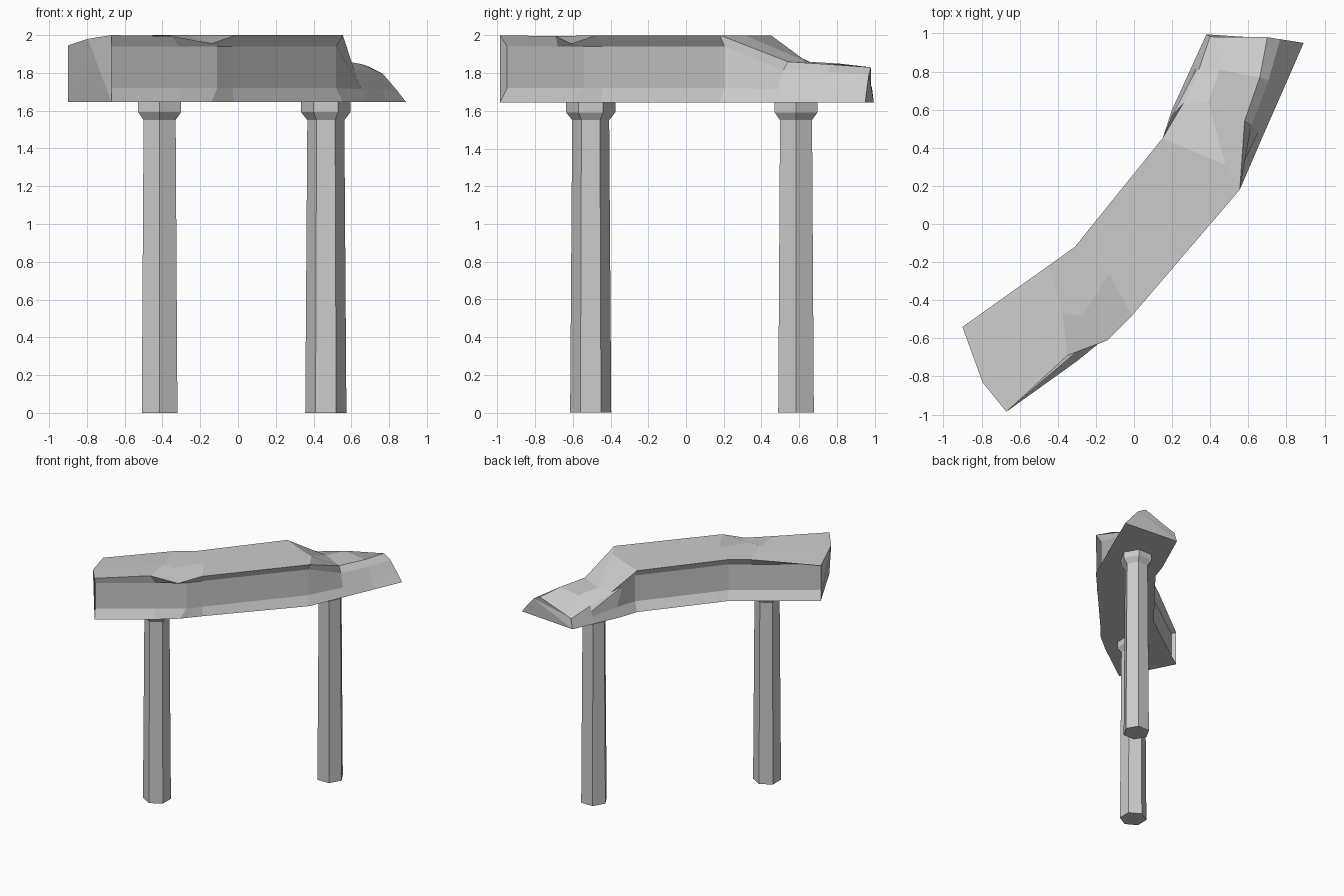
import bpy, bmesh, math
from mathutils import Vector

if "Cube" in bpy.data.objects:
    bpy.data.objects.remove(bpy.data.objects["Cube"])

stone = bpy.data.materials.new("pale_stone")
stone.diffuse_color = (0.6, 0.6, 0.6, 1)
stone.use_nodes = True
stone.node_tree.nodes["Principled BSDF"].inputs["Base Color"].default_value = stone.diffuse_color
BASE, BAND, CORNICE, TOP = 1.645, 1.72, 1.94, 2.0


def loft(name, rings):
    bm = bmesh.new()
    loops = [[bm.verts.new(p) for p in ring] for ring in rings]
    n = len(loops[0])
    for a, b in zip(loops, loops[1:]):
        for i in range(n):
            j = (i + 1) % n
            bm.faces.new((a[i], a[j], b[j], b[i]))
    caps = [bm.faces.new(loops[0]), bm.faces.new(loops[-1])]
    bmesh.ops.triangulate(bm, faces=caps)
    bmesh.ops.recalc_face_normals(bm, faces=bm.faces[:])
    mesh = bpy.data.meshes.new(name)
    bm.to_mesh(mesh)
    bm.free()
    mesh.materials.append(stone)
    bpy.context.collection.objects.link(bpy.data.objects.new(name, mesh))


# Hexagonal columns with flared capitals
def column(name, cx, cy, turn):
    profile = [(0.109, 0), (0.098, 1.55), (0.131, 1.592), (0.131, BASE)]
    angles = [turn + i * math.pi / 3 for i in range(6)]
    loft(name, [[(cx + r * math.cos(a), cy + r * math.sin(a), z) for a in angles]
                for r, z in profile])


column("front_column", -0.415, -0.505, math.pi / 2)
column("back_column", 0.465, 0.583, 0)


# Beam cross-section: flared base, upright wall, flared cornice, point on top
def section(lx, ly, rx, ry):
    l, r = Vector((lx, ly, 0)), Vector((rx, ry, 0))
    inset = (r - l).normalized() * 0.042
    levels = [(BASE, 0), (BAND, 1), (CORNICE, 1), (TOP, 0)]
    up = Vector((0, 0, 1))
    left = [l + inset * k + up * z for z, k in levels]
    right = [r - inset * k + up * z for z, k in levels]
    return left + [(l + r) / 2 + up * TOP] + right[::-1]


# Slab cross-section: straight left flank, ledge and ridge, bulging right flank
def slab(base_left, ledge, ridge, crest, base_right):
    bl, br = Vector((*base_left, BASE)), Vector((*base_right, BASE))
    ledge, crest = Vector(ledge), Vector(crest)
    bulge = Vector((0, 0, 0.03))
    left = [bl, bl.lerp(ledge, 0.4), bl.lerp(ledge, 0.7), ledge]
    right = [crest, crest.lerp(br, 0.35) + bulge, crest.lerp(br, 0.75) + bulge / 2, br]
    return left + [Vector(ridge)] + right


end = section(-0.90, -0.54, -0.67, -0.985)
chip = section(-0.45, -0.22, -0.30, -0.72)
bend = section(-0.31, -0.12, -0.08, -0.57)
after = section(-0.25, -0.045, -0.01, -0.48)
brk = section(0.15, 0.45, 0.555, 0.18)

# Worn end corner
end[3].z = 1.945
end[4] = Vector((-0.795, -0.83, 1.98))
# Chipped cornice and base at the bend
chip[5] = Vector((-0.35, -0.69, 1.995))
bend[4] = Vector((-0.27, -0.48, TOP))
bend[5] = Vector((-0.14, -0.61, 1.955))
bend[6] = Vector((-0.11, -0.54, CORNICE))
bend[7] = Vector((-0.11, -0.54, BAND))
bend[8] = Vector((-0.14, -0.59, BASE))
after[8] = Vector((-0.02, -0.45, BASE))
# Break where the upper part has fallen away
brk[4] = Vector((0.48, 0.31, TOP))

# Worn slab beyond the break
slab_start = slab((0.20, 0.60), (0.26, 0.635, 1.86), (0.39, 0.64, 1.86),
                  (0.58, 0.54, 1.86), (0.68, 0.47))
slab_start[2] = Vector((0.20, 0.57, 1.90))
slab_middle = slab((0.30, 0.82), (0.34, 0.81, 1.785), (0.45, 0.81, 1.85),
                   (0.66, 0.77, 1.845), (0.79, 0.72))
slab_end = slab((0.38, 0.995), (0.40, 0.985, 1.725), (0.43, 0.98, 1.735),
                (0.70, 0.98, 1.83), (0.89, 0.95))

loft("broken_beam", [end, chip, bend, after, brk, slab_start, slab_middle, slab_end])
